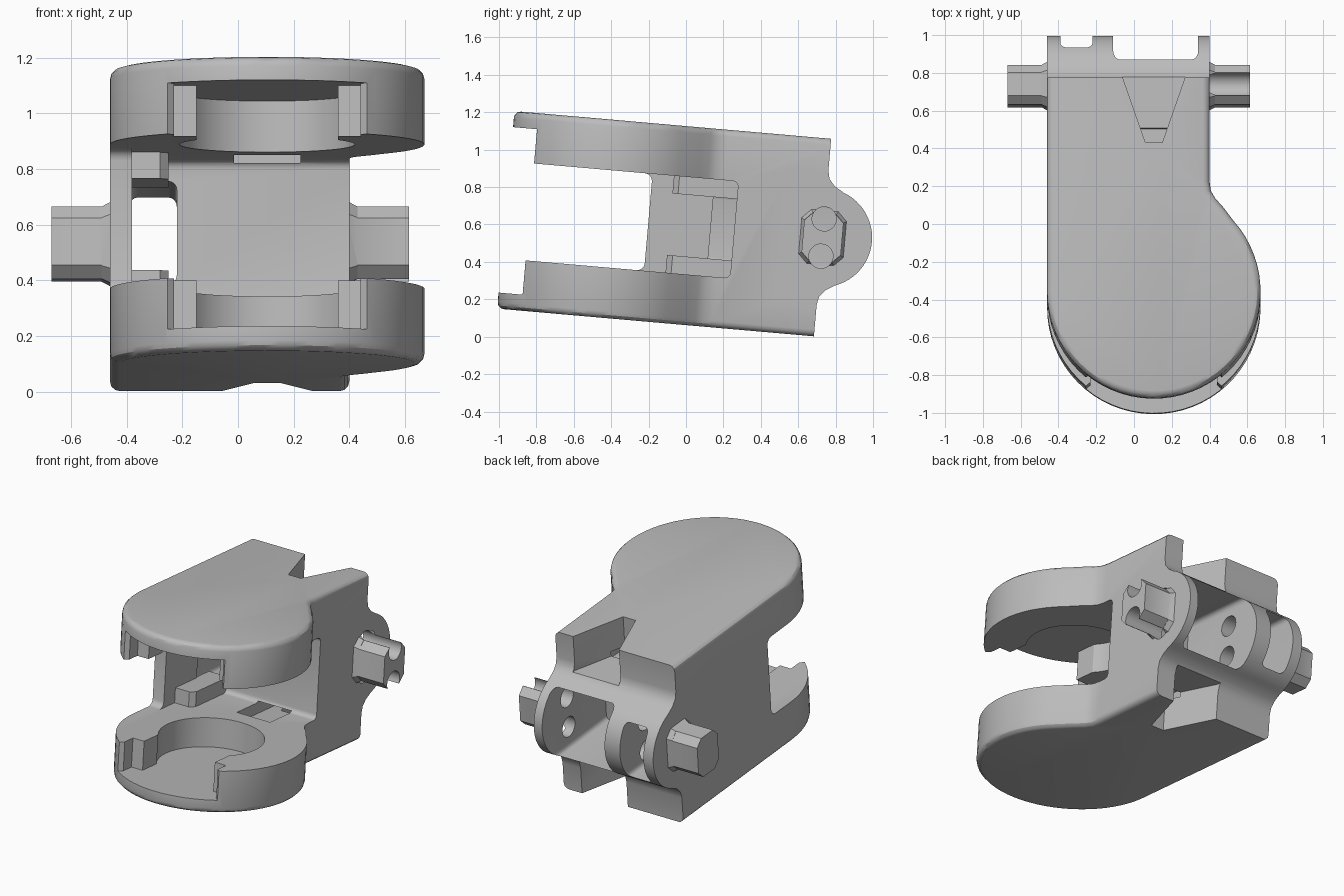
import bpy, bmesh, math
from mathutils import Matrix, Vector

cube = bpy.data.objects.get("Cube")
if cube:
    bpy.data.objects.remove(cube, do_unlink=True)

grey = bpy.data.materials.new("plain grey")
grey.use_nodes = True
grey.diffuse_color = (0.5, 0.5, 0.5, 1)
grey.node_tree.nodes["Principled BSDF"].inputs["Base Color"].default_value = grey.diffuse_color

# Parts are built around the hinge axis, then tilted into place
PLACE = Matrix.Translation((0, 0.73, 0.53)) @ Matrix.Rotation(math.radians(-5), 4, 'X')
CX, CY, R = 0.105, -1.135, 0.565      # round end of the jaws
LEFT, RIGHT, HALF, GAP, LID = -0.46, 0.40, 0.53, 0.26, 0.444


def arc(cx, cy, r, a, b, n):
    steps = [math.radians(a + (b - a) * i / n) for i in range(n + 1)]
    return [(cx + r * math.cos(t), cy + r * math.sin(t)) for t in steps]


def rounded(x0, x1, y0, y1, r):
    return (arc(x1 - r, y1 - r, r, 0, 90, 4) + arc(x0 + r, y1 - r, r, 90, 180, 4)
            + arc(x0 + r, y0 + r, r, 180, 270, 4) + arc(x1 - r, y0 + r, r, 270, 360, 4))


def prism(name, profile, lo, hi, axis='Z', bevel=0):
    """Extrude a profile: (x, y) along Z, (y, z) along X, (x, z) along Y."""
    put = {'Z': lambda a, b, c: (a, b, c), 'X': lambda a, b, c: (c, a, b),
           'Y': lambda a, b, c: (a, c, b)}[axis]
    lo, hi = min(lo, hi), max(lo, hi)
    bm = bmesh.new()
    rings = [[bm.verts.new(put(a, b, c)) for a, b in profile] for c in (lo, hi)]
    n = len(profile)
    caps = [bm.faces.new(ring) for ring in rings]
    for i in range(n):
        j = (i + 1) % n
        bm.faces.new((rings[0][i], rings[0][j], rings[1][j], rings[1][i]))
    bmesh.ops.recalc_face_normals(bm, faces=bm.faces)
    if bevel:
        rim = [e for f in caps for e in f.edges if min(v.co.y for v in e.verts) < -0.01]
        bmesh.ops.bevel(bm, geom=rim, offset=bevel, segments=3, profile=0.5, affect='EDGES')
    mesh = bpy.data.meshes.new(name)
    bm.to_mesh(mesh)
    bm.free()
    mesh.materials.append(grey)
    obj = bpy.data.objects.new(name, mesh)
    bpy.context.collection.objects.link(obj)
    return obj


def combine(obj, tool, operation='DIFFERENCE'):
    tool.hide_render = True
    mod = obj.modifiers.new("cut", 'BOOLEAN')
    mod.operation, mod.object, mod.solver = operation, tool, 'EXACT'
    bpy.context.view_layer.objects.active = obj
    bpy.ops.object.modifier_apply(modifier=mod.name)
    bpy.data.objects.remove(tool, do_unlink=True)


def cut(obj, *args):
    combine(obj, prism("cutter", *args))


def box(x0, x1, y0, y1):
    return [(x0, y0), (x1, y0), (x1, y1), (x0, y1)]


def mirrored(points):
    return [(CX + x, y) for x, y in points] + [(CX - x, y) for x, y in reversed(points)]


# Body: long block with a round front end bulging to one side
outline = arc(CX, CY, R, -180, 42, 40) + [(0.475, -0.69), (0.43, -0.64), (0.407, -0.6),
                                          (RIGHT, -0.55), (RIGHT, 0), (LEFT, 0)]
body = prism("clamp_body", outline, -HALF, HALF, 'Z', 0.035)

# Hinge barrel with filleted roots
root = [(-0.2, 0.36), (0, 0.36), (0.01, 0.315), (0.04, 0.28)]
barrel = (root + arc(0, 0, 0.265, 70, -70, 24) + [(y, -z) for y, z in reversed(root)])
combine(body, prism("barrel", barrel, LEFT, RIGHT, 'X'), 'UNION')

# Gap between the jaws, with a thin side rail left standing
cut(body, rounded(-3, -0.474, -GAP, GAP, 0.03), -0.38, 2, 'X')
cut(body, rounded(-3, -0.935, -GAP, GAP, 0.04), -2, -0.37, 'X')

# Back pocket and through window between the hinge lugs
cut(body, rounded(-0.11, 0.34, -0.235, 0.235, 0.03), -0.38, 0.5, 'Y')
cut(body, rounded(-0.39, -0.22, -0.185, 0.185, 0.03), -0.6, 0.5, 'Y')

# Bore, front slot, cable channel and wedge notch in each jaw
slot = mirrored([(0.375, -1.9), (0.375, -1.585), (0.335, -1.55), (0.335, -1.465),
                 (0.255, -1.465), (0.255, -1.15)])
wedge = mirrored([(0.165, 0.06), (0.165, 0), (0.045, -0.345)])
for s in (1, -1):
    cut(body, arc(CX, CY, 0.315, 0, 352.5, 47), s * 0.2, s * LID)
    cut(body, slot, s * 0.2, s * LID)
    cut(body, box(CX - 0.12, CX + 0.12, -0.7, -0.25), s * 0.25, s * 0.33)
    cut(body, wedge, s * 0.3, s * 0.7)

# Ledges inside the rail, above and below the window
parts = [body]
for s, name in ((1, "upper_ledge"), (-1, "lower_ledge")):
    shape = [(-0.39, -0.82), (-0.28, -0.82), (-0.25, -0.79), (-0.25, -0.46), (-0.39, -0.46)]
    parts.append(prism(name, shape, s * 0.165, s * (GAP + 0.01)))


# Side pegs with chamfered corners and a small collar
def peg_profile(w, h, c):
    return [(w, c - h), (w, h - c), (w - c, h), (c - w, h),
            (-w, h - c), (-w, c - h), (c - w, -h), (w - c, -h)]


for name, a, b in (("right_peg", LEFT, -0.67), ("left_peg", RIGHT, 0.615)):
    d = math.copysign(1, b)
    peg = prism(name, peg_profile(0.105, 0.13, 0.045), a - d * 0.01, b, 'X')
    collar = prism(name + "_collar", peg_profile(0.125, 0.15, 0.05), a - d * 0.01, a + d * 0.03, 'X')
    for v in collar.data.vertices:      # taper the collar into the peg
        if abs(v.co.x) > abs(a):
            v.co.y *= 0.105 / 0.125
            v.co.z *= 0.13 / 0.15
    combine(peg, collar, 'UNION')
    parts.append(peg)

# Twin bores along the hinge axis
for s in (1, -1):
    hole = arc(0, s * 0.1, 0.065, 0, 345, 23)
    cut(body, hole, -0.3, 0.8, 'X')
    cut(parts[-1], hole, 0.3, 0.8, 'X')

# Tilt into place and smooth the rounded areas
for obj in parts:
    obj.data.transform(PLACE)
    bpy.ops.object.select_all(action='DESELECT')
    obj.select_set(True)
    bpy.context.view_layer.objects.active = obj
    bpy.ops.object.shade_smooth_by_angle(angle=math.radians(30))
